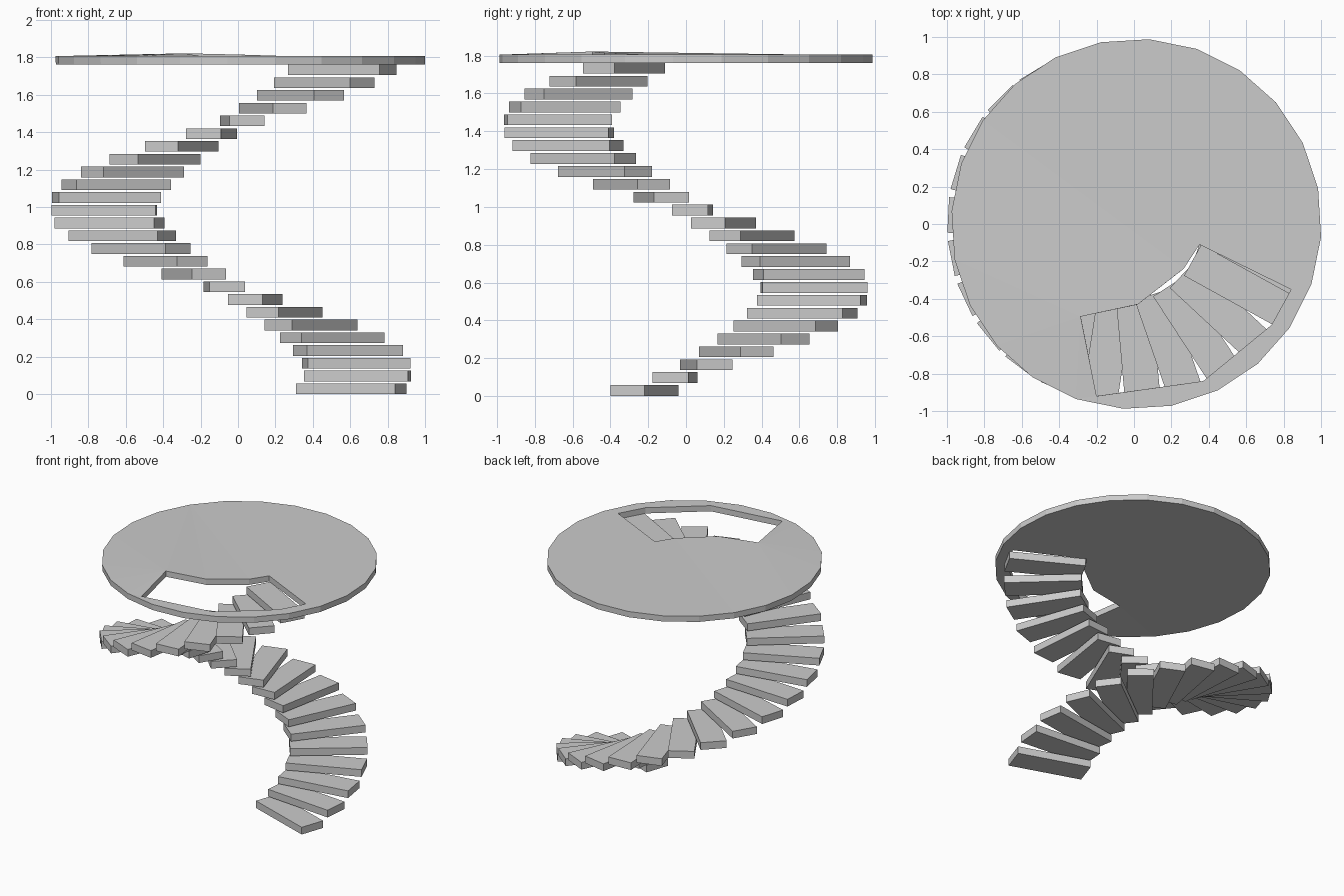
import bpy, bmesh
from math import radians, cos, sin
from mathutils import Matrix, Vector

if "Cube" in bpy.data.objects:
    bpy.data.objects.remove(bpy.data.objects["Cube"])

STEPS = 26
STEP_SIZE = (0.557, 0.19, 0.057)
RISE = 0.0682
CENTRE = Vector((-0.037, 0, 0))


def make_object(name, bm):
    mesh = bpy.data.meshes.new(name)
    bm.to_mesh(mesh)
    bm.free()
    obj = bpy.data.objects.new(name, mesh)
    bpy.context.collection.objects.link(obj)
    return obj


# Floating treads: one box per step, winding up counter-clockwise
for i in range(STEPS):
    bm = bmesh.new()
    spin = Matrix.Rotation(radians(-18.9 + 14 * i), 4, 'Z')
    place = Matrix.Translation(CENTRE + Vector((0, 0, STEP_SIZE[2] / 2 + RISE * i)))
    size = Matrix.Diagonal((*STEP_SIZE, 1))
    bmesh.ops.create_cube(bm, size=1, matrix=place @ spin @ Matrix.Translation((0.679, 0, 0)) @ size)
    make_object(f"step_{i + 1:02d}", bm)

# Round upper floor with a stairwell opening whose inner corner lifts slightly
TOP = 1.807
rim = [(0.0125 + 0.99 * cos(radians(11 + 15 * k)), 0.99 * sin(radians(11 + 15 * k)), 0)
       for k in range(24)]
opening = [(-0.285, -0.495, 0.015), (-0.2, -0.92, 0), (0.37, -0.84, 0), (0.735, -0.54, 0),
           (0.84, -0.35, 0), (0.35, -0.11, 0), (0.265, -0.24, 0), (0.02, -0.43, 0.008)]
bm = bmesh.new()
lift = {}
edges = []
for loop in (rim, opening):
    verts = [bm.verts.new((x, y, TOP)) for x, y, _ in loop]
    lift.update({v: p[2] for v, p in zip(verts, loop)})
    edges += [bm.edges.new((verts[k - 1], verts[k])) for k in range(len(verts))]
bmesh.ops.triangle_fill(bm, edges=edges, use_beauty=True, use_dissolve=False, normal=(0, 0, 1))
for v, dz in lift.items():
    v.co.z += dz
bm.normal_update()
for f in bm.faces:
    if f.normal.z < 0:
        f.normal_flip()
floor = make_object("upper_floor", bm)

# Floor thickness, grown downwards
slab = floor.modifiers.new("thickness", 'SOLIDIFY')
slab.thickness = 0.045
slab.offset = -1
